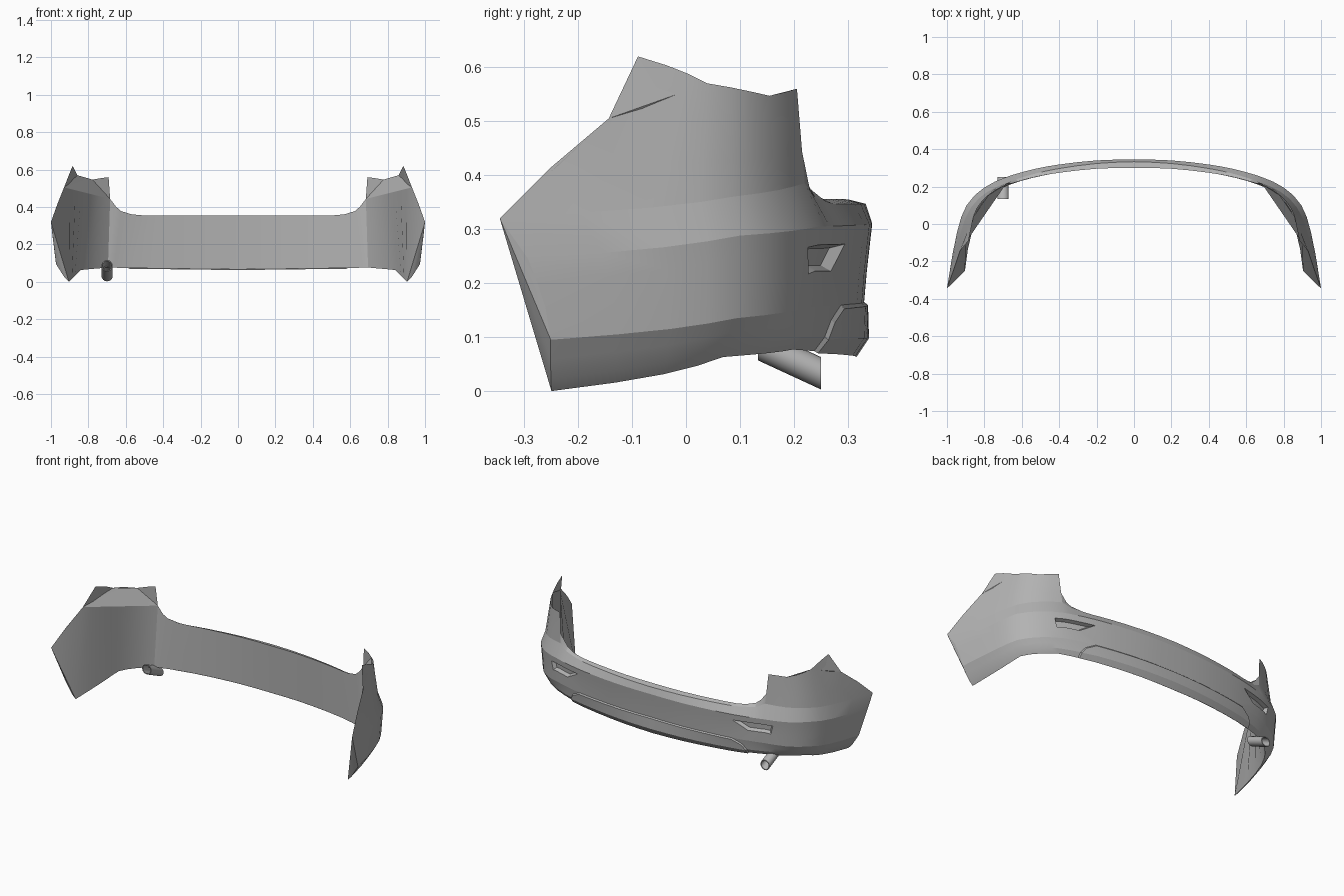
import bpy, bmesh, math
from mathutils import Vector

if "Cube" in bpy.data.objects:
    bpy.data.objects.remove(bpy.data.objects["Cube"])

# Plan curve of the widest line: centre of the rear, round the corner, to the wheel arch
PLAN = [(-.2, .34), (0, .345), (.2, .340), (.4, .318), (.55, .29), (.69, .248),
        (.8, .195), (.895, .10), (.95, -.06), (1.0, -.345), (1.04, -.62)]
COLS = [0, .5, 1, 1.5, 2, 2.4, 2.8, 3.2, 3.6, 3.8, 4, 4.45, 5, 5.5, 6, 6.5, 7, 7.5, 8]
CORNER = COLS.index(4)


def interp(u, pts):
    for (a, p), (b, q) in zip(pts, pts[1:]):
        if u <= b:
            return p + (q - p) * (u - a) / (b - a)
    return pts[-1][1]


def plan(t):
    i = min(int(t), 7)
    f = t - i
    a, b, c, d = (Vector(p) for p in PLAN[i:i + 4])
    return .5 * (2 * b + (c - a) * f + (2 * a - 5 * b + 4 * c - d) * f * f
                 + (3 * b - a - 3 * c + d) * f ** 3)


def point(t, z, off):
    p = plan(t)
    d = (plan(t + .01) - plan(t - .01 if t > .01 else t)).normalized()
    if t == 0:
        d = Vector((1, 0))
    return Vector((p.x + d.y * off, p.y - d.x * off, z))


def row(zs, offs, warp, end):
    """One lengthwise line: heights at u=0,4,6,8, inward offsets at u=0,4,8, sideways warp."""
    z = list(zip((0, 4, 6, 8), zs)) if not isinstance(zs[0], tuple) else zs
    o = list(zip((0, 4, 8), offs)) if not isinstance(offs[0], tuple) else offs
    w = [(0, 0), (2, 2)] + warp + [(6, 6), (8, end)]
    return [point(interp(u, w), interp(u, z), interp(u, o)) for u in COLS]


O_LOW = [(0, .012), (4, .03), (6, .026), (7, .018), (8, 0)]
ROWS = [
    row((.067, .077, .063, 0), (.035, .045, .08), [(2.8, 3.32), (4.45, 4.5)], 7.635),
    row((.1, .1, .085, .022), (.013, .028, .058), [(2.8, 3.28), (4.45, 4.5)], 7.65),
    row((.135, .13, .11, .06), (.014, .02, .034), [(2.8, 3.1), (4.45, 4.45)], 7.665),
    row((.165, .157, .135, .095), (.015, .012, .012), [(2.8, 2.7), (4.45, 4.45)], 7.675),
    row((.222, .222, .2, .155), (.01, .008, .006), [(2.8, 3.35), (4.45, 4.3)], 7.71),
    row((.275, .271, .25, .2), (.004, .004, .003), [(2.8, 2.75), (4.45, 4.4)], 7.76),
    row((.31, .305, .288, .245), (0, 0, 0), [], 7.82),
    row([(0, .347), (2.8, .347), (3.6, .358), (4, .385), (6, .36), (8, .32)], O_LOW, [], 8),
]
# Corner wings: blended from the shoulder up to the top edge, with the arch edge set directly
T_TOP = [(4, 4.13), (5, 5.05), (6.5, 6.28), (8, 7.06)]
Z_TOP = [(4, .56), (5, .547), (6.5, .57), (8, .62)]
O_TOP = [(4, .039), (5, .045), (6.5, .06), (8, .07)]
ARCH = [(7.68, .412, .018), (7.30, .505, .036), (7.06, .62, .07)]


def wing_point(u, v):
    z0 = ROWS[7][COLS.index(u)].z
    mix = lambda a, b: a + (b - a) * v
    return point(mix(u, interp(u, T_TOP)), mix(z0, interp(u, Z_TOP)),
                 mix(interp(u, O_LOW), interp(u, O_TOP)))


WINGS = [[wing_point(u, (i + 1) / 3) for u in COLS[CORNER:-1]] + [point(*ARCH[i])]
         for i in range(3)]

# Top lip line across the middle, sweeping up into the wing edge
LIP_Z = [(0, .355), (2.8, .356), (3.2, .361), (3.6, .378), (3.8, .40), (4, .443)]
LIP = [point(u, interp(u, LIP_Z), .045 - .003 * u / 4) for u in COLS[:CORNER]]

grey = bpy.data.materials.new("dark_grey")
grey.diffuse_color = (.45, .45, .45, 1)
grey.use_nodes = True
grey.node_tree.nodes["Principled BSDF"].inputs["Base Color"].default_value = grey.diffuse_color


def strip(bm, lo, hi):
    return [bm.faces.new((lo[j], hi[j], hi[j + 1], lo[j + 1])) for j in range(len(lo) - 1)]


def finish(bm, name, angle, mirror=True):
    me = bpy.data.meshes.new(name)
    bm.to_mesh(me)
    bm.free()
    me.materials.append(grey)
    ob = bpy.data.objects.new(name, me)
    bpy.context.collection.objects.link(ob)
    bpy.ops.object.select_all(action='DESELECT')
    ob.select_set(True)
    bpy.context.view_layer.objects.active = ob
    bpy.ops.object.shade_smooth_by_angle(angle=math.radians(angle))
    if mirror:
        ob.modifiers.new("mirror", 'MIRROR').use_clip = True
    return ob


# Bumper skin
bm = bmesh.new()
grid = [[bm.verts.new(p) for p in r] for r in ROWS]
wings = [[bm.verts.new(p) for p in r] for r in WINGS]
faces = [strip(bm, a, b) for a, b in zip(grid, grid[1:])]
for a, b in zip([grid[7][CORNER:]] + wings, wings):
    strip(bm, a, b)
lip = [bm.verts.new(p) for p in LIP]
strip(bm, grid[7][:CORNER + 1], lip + [wings[0][0]])
# crisp crease lines along the sill and shoulder
for r, stop in ((3, 18), (6, 17), (7, 17)):
    for j in range(stop):
        bm.edges.get((grid[r][j], grid[r][j + 1])).smooth = False
bm.normal_update()
# raised lower centre panel, then the lamp pocket
c0, c1 = COLS.index(2.8), COLS.index(4.45)
panel = [f for s in faces[:3] for f in s[:c0]]
bmesh.ops.inset_region(bm, faces=panel, thickness=.006, depth=.007,
                       use_boundary=False, use_even_offset=True)
bm.normal_update()
bmesh.ops.inset_region(bm, faces=faces[4][c0:c1], thickness=.009, depth=-.02,
                       use_even_offset=True)
for v in bm.verts:
    if abs(v.co.x) < .02:
        v.co.x = 0
finish(bm, "bumper_skin", 18)

# Plain inner skin: straight from the lip to the bottom edge, flat across the corners
A, B = WINGS[0][0], WINGS[1][-1]
bm = bmesh.new()
low = [bm.verts.new(p) for p in ROWS[0]]
top = [bm.verts.new(p) for p in LIP + [A.lerp(B, (u - 4) / 4) for u in COLS[CORNER:]]]
strip(bm, top, low)
arch = [bm.verts.new(r[-1]) for r in reversed(ROWS[1:])]
mid = bm.verts.new(WINGS[0][-1])
bm.faces.new((top[-1], low[-1], arch[0]))
bm.faces.new((top[-1], arch[0], mid))
for p, q in zip(arch[1:], arch[2:] + [low[-1]]):
    bm.faces.new((arch[0], q, p))
finish(bm, "inner_skin", 18)

# Flat panel closing the inside of each wing
bm = bmesh.new()
a, b = bm.verts.new(A), bm.verts.new(B)
t1, t2, t3, t4 = (bm.verts.new(WINGS[2][COLS.index(u) - CORNER]) for u in (4, 5, 6.5, 8))
for tri in ((a, t1, t2), (a, t2, b), (t2, t3, b), (t3, t4, b)):
    bm.faces.new(tri)
finish(bm, "wing_inner_panel", 5)

# Exhaust pipe, slanting down, ends cut upright
bm = bmesh.new()
N = 24
rings = []
for y, zc, r in ((.133, .087, .025), (.133, .087, .03), (.25, .033, .03), (.25, .033, .025)):
    rings.append([bm.verts.new((-.7 + r * math.cos(k * math.tau / N), y,
                                zc + r * math.sin(k * math.tau / N))) for k in range(N)])
for i in range(4):
    p, q = rings[i], rings[(i + 1) % 4]
    for k in range(N):
        bm.faces.new((p[k], p[(k + 1) % N], q[(k + 1) % N], q[k]))
bmesh.ops.recalc_face_normals(bm, faces=bm.faces)
finish(bm, "exhaust_pipe", 40, mirror=False)
